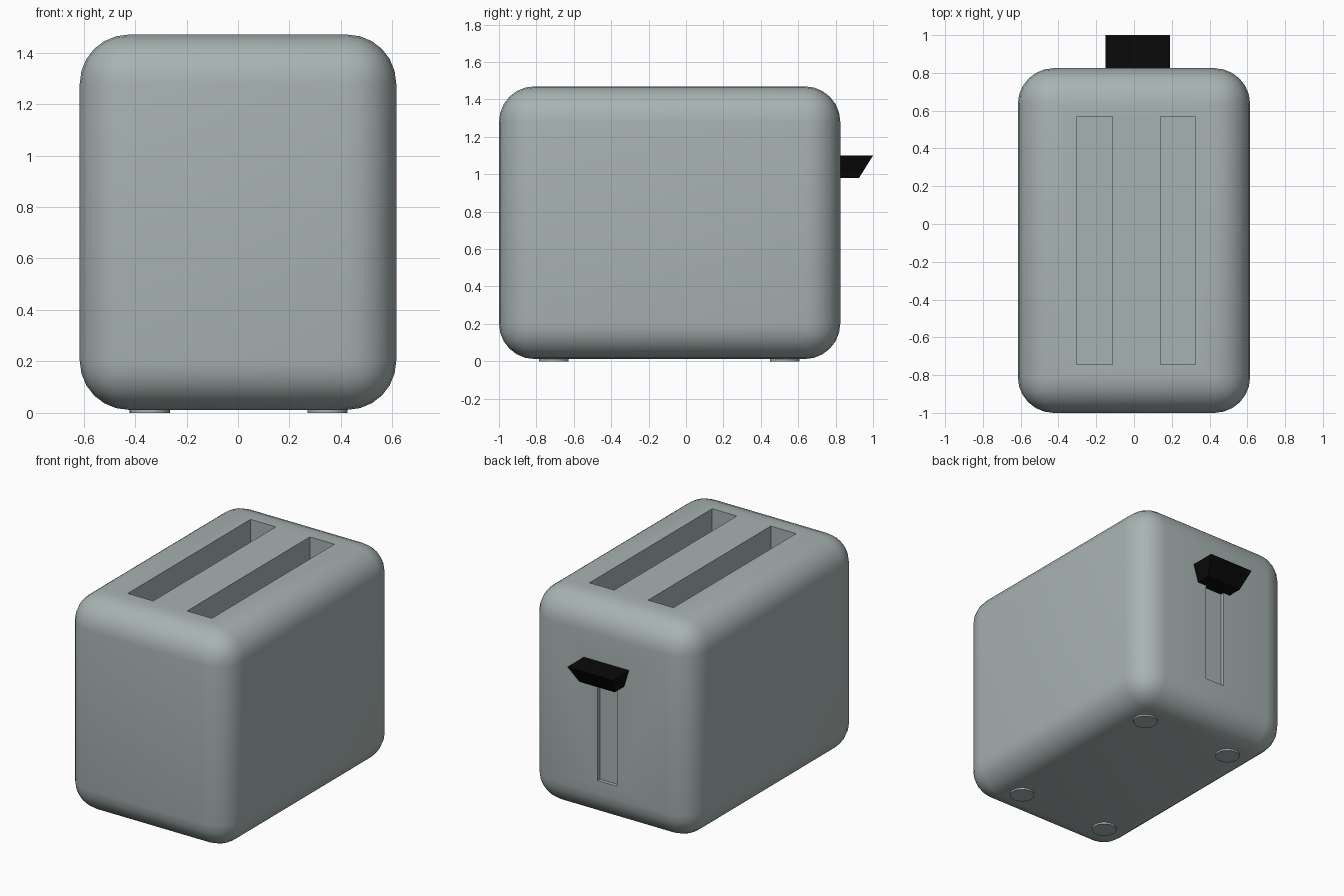
import bpy, bmesh, math
from mathutils import Vector

cube = bpy.data.objects.get("Cube")
if cube:
    bpy.data.objects.remove(cube, do_unlink=True)


def material(name, colour, roughness):
    m = bpy.data.materials.new(name)
    m.use_nodes = True
    m.diffuse_color = (*colour, 1)
    bsdf = m.node_tree.nodes["Principled BSDF"]
    bsdf.inputs["Base Color"].default_value = (*colour, 1)
    bsdf.inputs["Roughness"].default_value = roughness
    return m


shell = material("grey green enamel", (0.39, 0.45, 0.445), 0.5)
black = material("black plastic", (0.003, 0.003, 0.003), 0.5)


def add_object(name, bm, mat):
    mesh = bpy.data.meshes.new(name)
    bmesh.ops.recalc_face_normals(bm, faces=bm.faces)
    bm.to_mesh(mesh)
    bm.free()
    mesh.materials.append(mat)
    obj = bpy.data.objects.new(name, mesh)
    bpy.context.collection.objects.link(obj)
    return obj


def box(name, low, high, mat, radius=0):
    """Box between two corners, with optional rounded edges."""
    low, high = Vector(low), Vector(high)
    bm = bmesh.new()
    bmesh.ops.create_cube(bm, size=1)
    bmesh.ops.scale(bm, vec=high - low, verts=bm.verts)
    bmesh.ops.translate(bm, vec=(low + high) / 2, verts=bm.verts)
    if radius:
        bmesh.ops.bevel(bm, geom=bm.edges[:], offset=radius, segments=6,
                        profile=0.5, affect='EDGES')
    return add_object(name, bm, mat)


def smooth(obj):
    bpy.ops.object.select_all(action='DESELECT')
    obj.select_set(True)
    bpy.context.view_layer.objects.active = obj
    bpy.ops.object.shade_smooth_by_angle(angle=math.radians(30))


# Rounded body
body = box("body", (-0.615, -1.0, 0.012), (0.615, 0.825, 1.47), shell, 0.19)

# Bread slots and the lever track, cut out of the body
cutters = [
    box("right_slot_cutter", (0.14, -0.745, 0.45), (0.325, 0.57, 1.6), shell),
    box("left_slot_cutter", (-0.305, -0.745, 0.45), (-0.115, 0.57, 1.6), shell),
    box("track_cutter", (-0.06, 0.80, 0.29), (0.085, 0.9, 1.08), shell),
]
bpy.context.view_layer.objects.active = body
for cutter in cutters:
    cut = body.modifiers.new("cut", 'BOOLEAN')
    cut.operation = 'DIFFERENCE'
    cut.solver = 'EXACT'
    cut.object = cutter
    bpy.ops.object.modifier_apply(modifier=cut.name)
    bpy.data.objects.remove(cutter, do_unlink=True)
smooth(body)

# Lever handle: a block whose lower face is narrower and shorter
lever = box("lever_handle", (-0.15, 0.795, 0.98), (0.19, 1.0, 1.10), black)
for v in lever.data.vertices:
    if v.co.z < 1.0:
        v.co.x += 0.037 if v.co.x < 0 else -0.037
        if v.co.y > 0.9:
            v.co.y = 0.925

# Four thin round feet
for x, side in ((-0.343, "left"), (0.348, "right")):
    for y, end in ((-0.707, "front"), (0.528, "back")):
        bm = bmesh.new()
        bmesh.ops.create_cone(bm, cap_ends=True, segments=32, radius1=0.078,
                              radius2=0.078, depth=0.04)
        bmesh.ops.translate(bm, vec=(x, y, 0.02), verts=bm.verts)
        smooth(add_object(f"{end}_{side}_foot", bm, shell))
